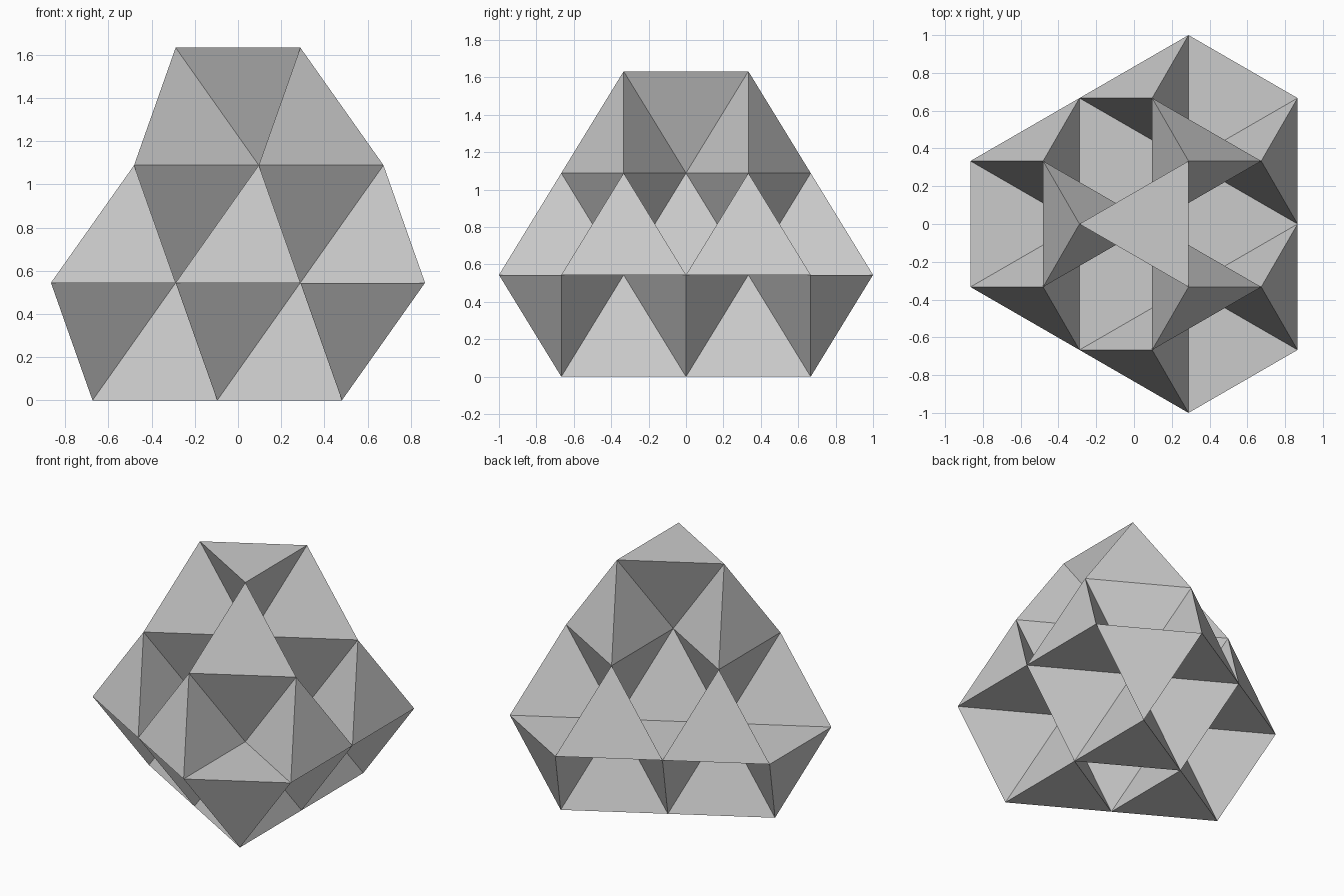
import bpy, bmesh
from math import sqrt, cos, sin, radians

if "Cube" in bpy.data.objects:
    bpy.data.objects.remove(bpy.data.objects["Cube"])

E = 2 / 3                 # edge of every tetrahedron
H = E * sqrt(2 / 3)       # height of one tier
R = E / sqrt(3)           # centre-to-corner radius of a base triangle
CX = R / 4                # x of the vertical three-fold axis


def ring(radius, start, count):
    """Points spaced evenly around the three-fold axis."""
    step = 360 / count
    return [(CX + radius * cos(radians(start + i * step)),
             radius * sin(radians(start + i * step))) for i in range(count)]


def add_tetra(bm, tip, z_tip, z_base, heading):
    """Regular tetrahedron; heading is the direction its base points to."""
    verts = [bm.verts.new((tip[0], tip[1], z_tip))]
    for k in range(3):
        a = radians(heading + 120 * k)
        verts.append(bm.verts.new((tip[0] + R * cos(a), tip[1] + R * sin(a), z_base)))
    for tri in ((1, 2, 3), (0, 1, 2), (0, 2, 3), (0, 3, 1)):
        bm.faces.new([verts[i] for i in tri])


def add_tier(name, level, up_tips, down_tips, up_heading):
    """One layer of upright and hanging tetrahedra."""
    bm = bmesh.new()
    low, high = level * H, (level + 1) * H
    for p in up_tips:
        add_tetra(bm, p, high, low, up_heading)
    for p in down_tips:
        add_tetra(bm, p, low, high, up_heading + 180)
    bmesh.ops.recalc_face_normals(bm, faces=bm.faces[:])
    mesh = bpy.data.meshes.new(name)
    bm.to_mesh(mesh)
    bm.free()
    obj = bpy.data.objects.new(name, mesh)
    bpy.context.collection.objects.link(obj)


axis = [(CX, 0)]
small_tri = ring(R, 180, 3)                      # triangle, one edge per side
large_tri = ring(2 * R, 180, 3) + ring(R, 0, 3)  # triangle, two edges per side
hexagon = axis + ring(E, 30, 6)                  # hexagon with its centre

# bottom tier: three upright, six hanging
add_tier("bottom_tier", 0, small_tri, large_tri, 180)
# middle tier: seven upright, three hanging
add_tier("middle_tier", 1, hexagon, small_tri, 180)
# top tier: mirrored stacking, three upright around one hanging
add_tier("top_tier", 2, small_tri, axis, 0)
